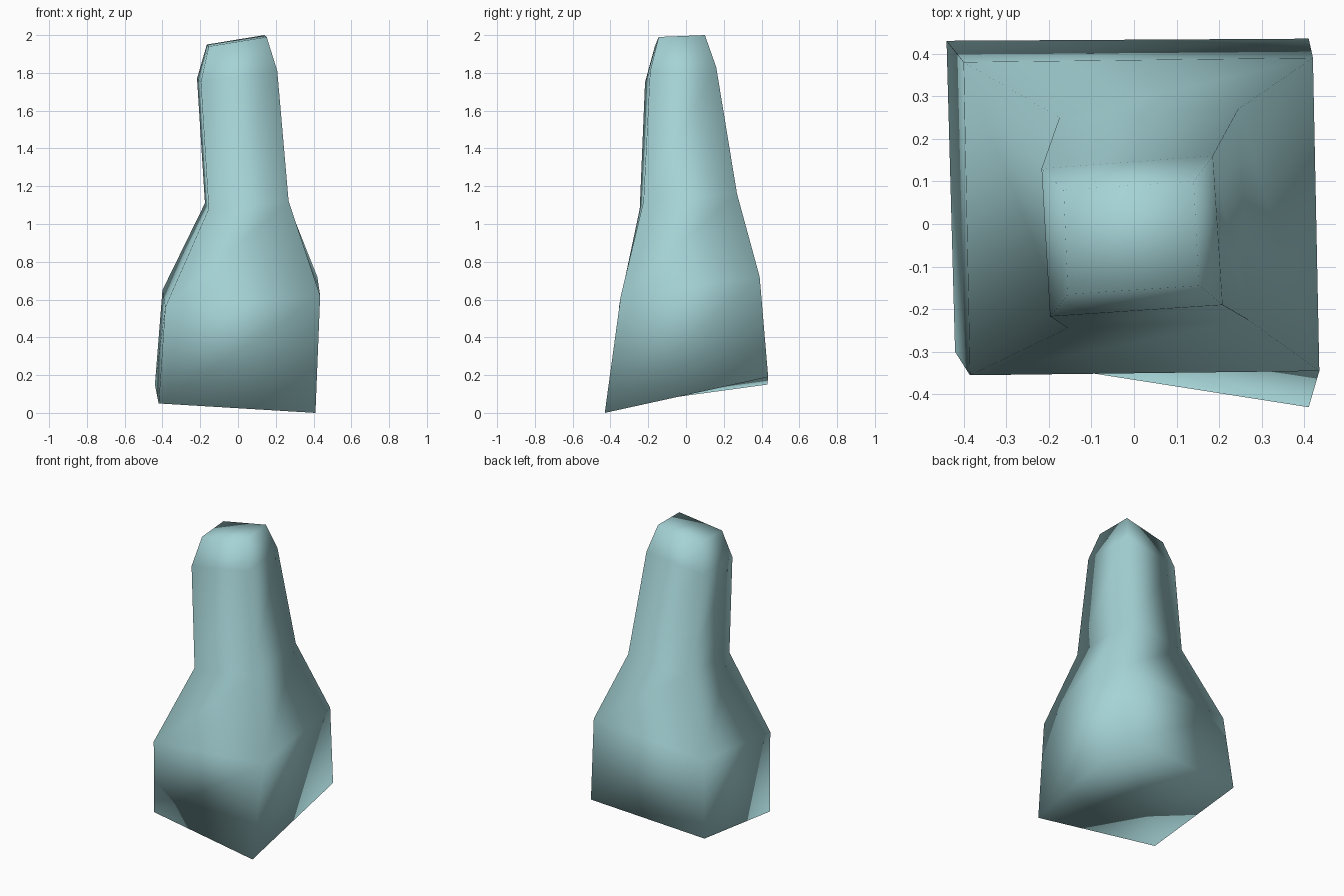
import bpy
import bmesh

# Remove the default cube
cube = bpy.data.objects.get("Cube")
if cube:
    bpy.data.objects.remove(cube, do_unlink=True)


def make_material(name, colour):
    material = bpy.data.materials.new(name)
    material.use_nodes = True
    material.diffuse_color = colour
    shader = next(n for n in material.node_tree.nodes if n.type == "BSDF_PRINCIPLED")
    shader.inputs["Base Color"].default_value = colour
    return material


def bridge(bm, lower, upper):
    """Join two four-cornered rings with side faces."""
    count = len(lower)
    for i in range(count):
        j = (i + 1) % count
        bm.faces.new((lower[i], lower[j], upper[j], upper[i]))


# Cross-sections; corners run front right, front left, back left, back right
base = [(-.42, -.30, .05), (.41, -.43, 0), (.41, .435, .19), (-.44, .43, .15)]
shoulder = [(-.385, -.355, .56), (.435, -.345, .62), (.42, .39, .72), (-.4, .38, .65)]
neck = [(-.155, -.245, 1.08), (.268, -.225, 1.12), (.245, .27, 1.16), (-.175, .25, 1.11)]
collar = [(-.197, -.217, 1.75), (.208, -.19, 1.81), (.185, .16, 1.83), (-.217, .13, 1.77)]
tip = [(-.155, -.165, 1.94), (.152, -.145, 1.99), (.14, .10, 2), (-.165, .08, 1.95)]

# Loft the sections into one tapering body
bm = bmesh.new()
rings = [[bm.verts.new(corner) for corner in section]
         for section in (base, shoulder, neck, collar, tip)]
for lower, upper in zip(rings, rings[1:]):
    bridge(bm, lower, upper)

# Cap the top, and close the twisted underside with two triangles
bm.faces.new(rings[-1])
a, b, c, d = rings[0]
bm.faces.new((c, b, a))
bm.faces.new((d, c, a))
bmesh.ops.recalc_face_normals(bm, faces=bm.faces[:])

# The whole body is shaded smooth, including its caps
for face in bm.faces:
    face.smooth = True

mesh = bpy.data.meshes.new("bottle_body")
bm.to_mesh(mesh)
bm.free()
mesh.materials.append(make_material("pale teal", (0.376, 0.65, 0.67, 1)))
body = bpy.data.objects.new("bottle_body", mesh)
bpy.context.collection.objects.link(body)
